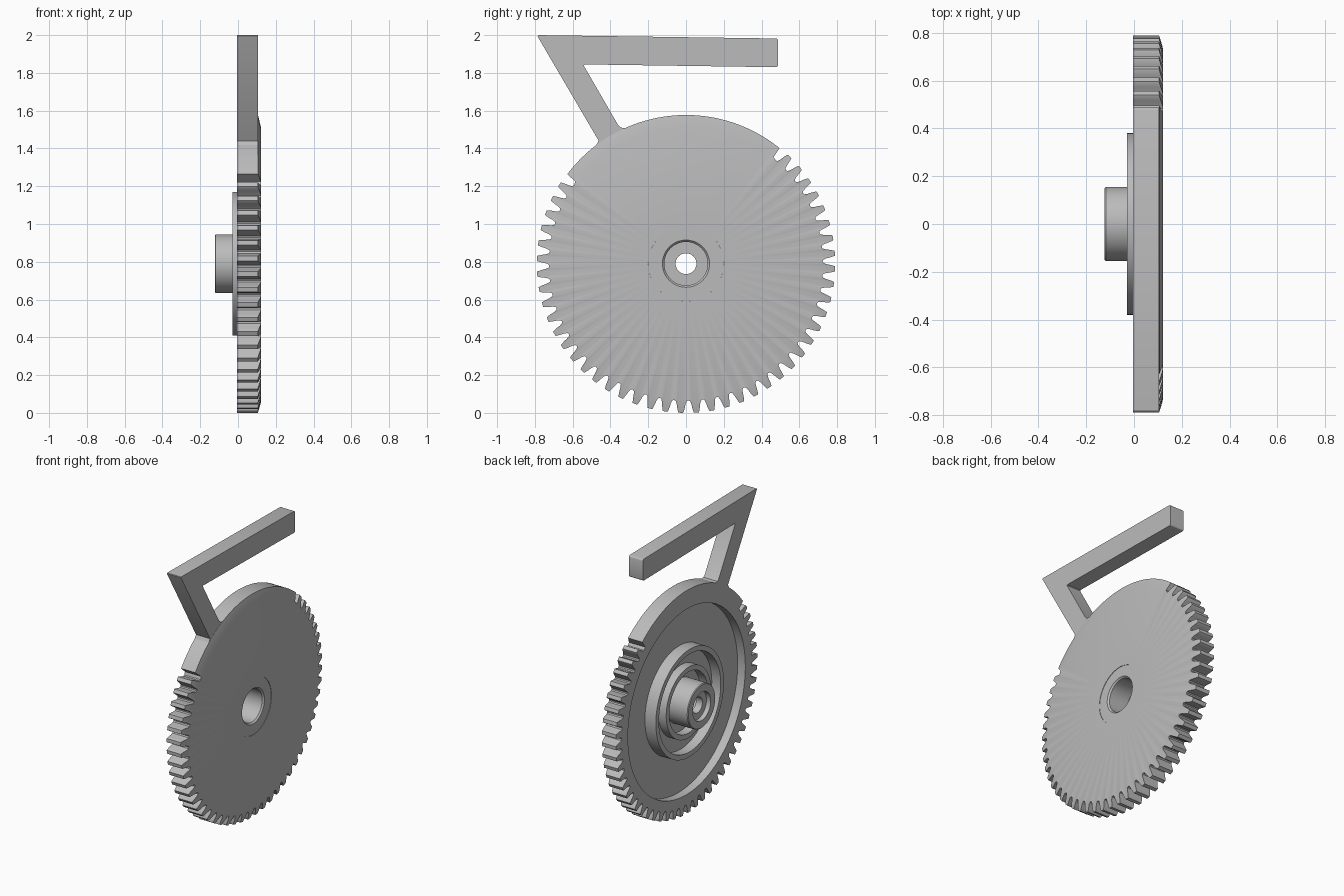
import bpy
import bmesh
from math import sin, cos, radians
from mathutils import Vector

if "Cube" in bpy.data.objects:
    bpy.data.objects.remove(bpy.data.objects["Cube"])

# Single grey material
grey = bpy.data.materials.new("plain_grey")
grey.use_nodes = True
COLOUR = (0.5, 0.5, 0.5, 1)
grey.diffuse_color = COLOUR
grey.node_tree.nodes["Principled BSDF"].inputs["Base Color"].default_value = COLOUR

AXLE_Z = 0.79
TIP, CHAMFER_R = 0.79, 0.735
BACK, EDGE, FACE = -0.005, 0.105, 0.122


def finish(name, bm):
    bmesh.ops.recalc_face_normals(bm, faces=bm.faces[:])
    mesh = bpy.data.meshes.new(name)
    bm.to_mesh(mesh)
    bm.free()
    mesh.materials.append(grey)
    obj = bpy.data.objects.new(name, mesh)
    bpy.context.collection.objects.link(obj)
    bpy.ops.object.select_all(action="DESELECT")
    obj.select_set(True)
    bpy.context.view_layer.objects.active = obj
    bpy.ops.object.shade_smooth_by_angle(angle=radians(30))
    return obj


def loft(name, angles, rings):
    """Close a stack of rings around the axle; each ring lists (x, radius) per angle."""
    bm = bmesh.new()
    loops = [[bm.verts.new((x, r * cos(a), AXLE_Z + r * sin(a)))
              for a, (x, r) in zip(angles, ring)] for ring in rings]
    n = len(angles)
    for k, low in enumerate(loops):
        high = loops[(k + 1) % len(loops)]
        for i in range(n):
            j = (i + 1) % n
            bm.faces.new((low[i], low[j], high[j], high[i]))
    return finish(name, bm)


# Gear outline: teeth round most of the rim, a plain arc at the top
flank = [(2.3, 0.728), (1.8, 0.745), (1.5, 0.765), (1.05, 0.787), (0.9, TIP)]
tooth = [(-a, r) for a, r in flank] + [(a, r) for a, r in reversed(flank)]
outline = []
for k in range(44):
    centre = 148 + 6 * k
    outline += [(centre - 3, 0.724)] + [(centre + a, r) for a, r in tooth]
outline += [(409, 0.724), (410.6, 0.73), (411, 0.787)]
outline += [(a, 0.787) for a in range(413, 503, 2)]
outline += [(503, 0.787), (503.4, 0.73)]
angles = [radians(a) for a, r in outline]


def chamfer_x(r):
    return min(FACE, EDGE + (TIP - r) / (TIP - CHAMFER_R) * (FACE - EDGE))


# Gear body: hollowed back with two raised rings, flat front
back_profile = [(BACK, 0.655), (0.055, 0.655), (0.055, 0.38), (-0.03, 0.38),
                (-0.03, 0.345), (0.04, 0.345), (0.04, 0.25), (-0.02, 0.25),
                (-0.02, 0.215), (0.04, 0.215), (0.04, 0.2), (FACE, 0.2),
                (FACE, 0.72)]
rings = [[(BACK, r) for a, r in outline]]
rings += [[p] * len(angles) for p in back_profile]
rings.append([(chamfer_x(r), r) for a, r in outline])
rings.append([(min(EDGE, chamfer_x(r)), r) for a, r in outline])
loft("gear_wheel", angles, rings)

# Hub: counterbored from both ends with a narrow through hole
hub_profile = [(0.119, 0.2), (0.119, 0.125), (0.108, 0.115), (-0.04, 0.115),
               (-0.04, 0.055), (-0.09, 0.055), (-0.09, 0.1), (-0.123, 0.1),
               (-0.123, 0.15), (-0.118, 0.155), (0.04, 0.155), (0.04, 0.2)]
SIDES = 96
loft("hub", [radians(360 * i / SIDES) for i in range(SIDES)],
     [[p] * SIDES for p in hub_profile])

# Bent arm: slanted post with a long bar, flared where it meets the rim
arm = [(-0.79, 2.0), (0.488, 1.982), (0.488, 1.83), (-0.545, 1.845),
       (-0.36, 1.525), (-0.345, 1.51), (-0.315, 1.508), (-0.33, 1.48),
       (-0.45, 1.40), (-0.478, 1.413), (-0.462, 1.44)]
bm = bmesh.new()
base = bm.faces.new([bm.verts.new((BACK, y, z)) for y, z in arm])
grown = bmesh.ops.extrude_face_region(bm, geom=[base], use_keep_orig=True)["geom"]
bmesh.ops.translate(bm, vec=Vector((EDGE - BACK, 0, 0)),
                    verts=[v for v in grown if isinstance(v, bmesh.types.BMVert)])
corners = [e for e in bm.edges
           if abs(e.verts[0].co.x - e.verts[1].co.x) > 0.05 and e.verts[0].co.z > 1.8]
bmesh.ops.bevel(bm, geom=corners, offset=0.012, segments=3, affect="EDGES", profile=0.5)
finish("bent_arm", bm)
